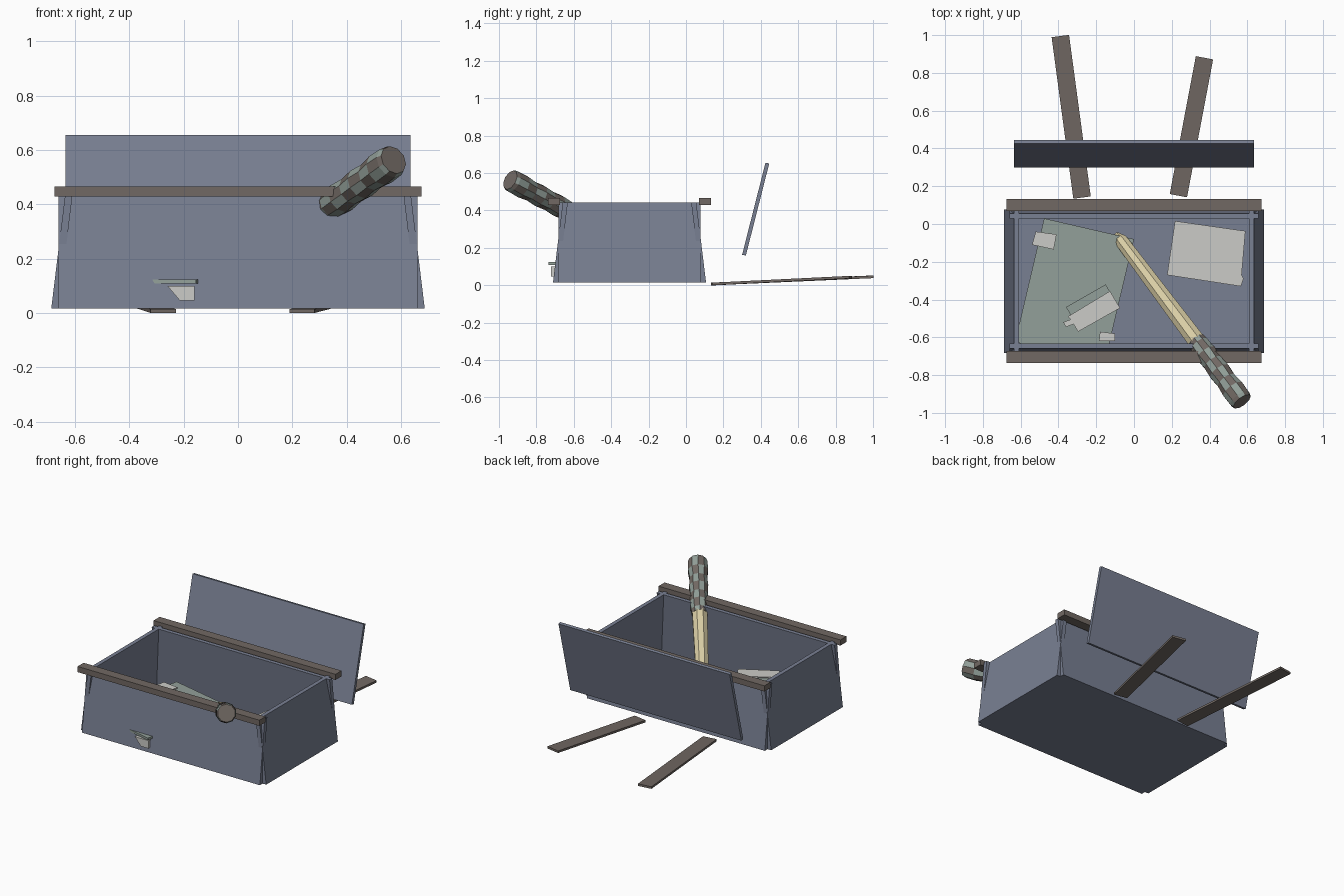
import bpy, bmesh
from math import sin, cos, pi
from mathutils import Vector

cube = bpy.data.objects.get("Cube")
if cube:
    bpy.data.objects.remove(cube, do_unlink=True)


def material(name, rgb):
    m = bpy.data.materials.new(name)
    m.use_nodes = True
    m.diffuse_color = (*rgb, 1)
    m.node_tree.nodes["Principled BSDF"].inputs["Base Color"].default_value = (*rgb, 1)
    return m


SLATE = material("slate blue", (0.19, 0.215, 0.29))
BROWN = material("dull brown", (0.165, 0.14, 0.125))
GREEN = material("sage green", (0.29, 0.35, 0.32))
PAPER = material("paper white", (0.60, 0.60, 0.57))
CREAM = material("pale wood", (0.70, 0.62, 0.38))


def finish(name, bm, mats):
    bmesh.ops.recalc_face_normals(bm, faces=bm.faces)
    mesh = bpy.data.meshes.new(name)
    bm.to_mesh(mesh)
    bm.free()
    for m in mats:
        mesh.materials.append(m)
    obj = bpy.data.objects.new(name, mesh)
    bpy.context.collection.objects.link(obj)
    return obj


def slab(name, outline, thickness, mat):
    """Flat outline extruded along a vector."""
    bm = bmesh.new()
    face = bm.faces.new([bm.verts.new(p) for p in outline])
    new = bmesh.ops.extrude_face_region(bm, geom=[face])["geom"]
    bmesh.ops.translate(bm, vec=thickness,
                        verts=[v for v in new if isinstance(v, bmesh.types.BMVert)])
    return finish(name, bm, [mat])


def sheet(name, corners, z, mat, thick=0.008):
    return slab(name, [(x, y, z) for x, y in corners], (0, 0, thick), mat)


def plank(name, a, b, width, thick, mat):
    """Board whose underside runs from a to b."""
    a, b = Vector(a), Vector(b)
    s = (b - a).cross(Vector((0, 0, 1))).normalized() * width / 2
    return slab(name, [a - s, a + s, b + s, b - s], (0, 0, thick), mat)


def lathe(name, start, end, profile, sides, mats, rule):
    """Faceted solid along an axis; profile holds (distance, radius)."""
    start, end = Vector(start), Vector(end)
    axis = (end - start).normalized()
    u = axis.cross(Vector((0, 0, 1))).normalized()
    w = u.cross(axis)
    bm = bmesh.new()
    rings = []
    for d, r in profile:
        rings.append([bm.verts.new(start + axis * d + r * (u * cos(t) + w * sin(t)))
                      for t in (2 * pi * (k + 0.5) / sides for k in range(sides))])
    for i in range(len(rings) - 1):
        for k in range(sides):
            n = (k + 1) % sides
            f = bm.faces.new((rings[i][k], rings[i][n], rings[i + 1][n], rings[i + 1][k]))
            f.material_index = rule(i, k)
    bm.faces.new(rings[0])
    bm.faces.new(rings[-1])
    return finish(name, bm, mats)


# Box: four inward-leaning boards that cross at the corners, and a floor
CY, LOW, TOP, LEAN, T = -0.302, 0.016, 0.442, 0.052, 0.027
for s, side in ((-1, "right"), (1, "left")):
    xb, xt = s * 0.687, s * (0.687 - LEAN)
    slab(side + "_wall", [(xb, CY - 0.38, LOW), (xb, CY + 0.38, LOW),
                          (xt, CY + 0.38, TOP), (xt, CY - 0.38, TOP)], (-s * T, 0, 0), SLATE)
for s, side in ((-1, "front"), (1, "back")):
    yb, yt = CY + s * 0.409, CY + s * (0.409 - LEAN)
    slab(side + "_wall", [(-0.66, yb, LOW), (0.66, yb, LOW),
                          (0.66, yt, TOP), (-0.66, yt, TOP)], (0, -s * T, 0), SLATE)
    # Rails along the long rims
    y = CY + s * 0.403
    plank(side + "_rail", (-0.675, y, 0.428), (0.675, y, 0.428), 0.064, 0.038, BROWN)
sheet("floor", [(-0.66, CY - 0.39), (0.66, CY - 0.39), (0.66, CY + 0.39), (-0.66, CY + 0.39)],
      LOW, SLATE, 0.02)

# Lid tipped back behind the box
slab("lid", [(-0.635, 0.30, 0.163), (0.635, 0.30, 0.163),
             (0.635, 0.425, 0.655), (-0.635, 0.425, 0.655)], (0, 0.02, -0.004), SLATE)

# Loose planks behind
plank("right_plank", (-0.275, 0.14, 0), (-0.39, 0.995, 0.038), 0.093, 0.014, BROWN)
plank("left_plank", (0.235, 0.15, 0), (0.373, 0.88, 0.036), 0.093, 0.014, BROWN)

# Large green cover whose corner pokes through the front wall
sheet("green_cover", [(-0.476, 0.03), (0, -0.08), (-0.155, -0.735), (-0.63, -0.625)],
      0.109, GREEN, 0.015)
slab("poking_page", [(-0.26, -0.722, 0.10), (-0.16, -0.722, 0.10), (-0.16, -0.722, 0.047),
                     (-0.215, -0.722, 0.047), (-0.23, -0.722, 0.065)], (0, 0.04, 0), PAPER)

# Paper scraps
sheet("scrap_back", [(-0.52, -0.04), (-0.41, -0.055), (-0.425, -0.135), (-0.54, -0.11)],
      0.128, PAPER)
sheet("scrap_front", [(-0.18, -0.57), (-0.10, -0.58), (-0.10, -0.62), (-0.185, -0.62)],
      0.128, PAPER)
sheet("small_cover", [(-0.36, -0.44), (-0.15, -0.32), (-0.09, -0.42), (-0.30, -0.54)],
      0.172, GREEN)
sheet("small_page", [(-0.35, -0.49), (-0.127, -0.355), (-0.074, -0.445), (-0.296, -0.57),
                     (-0.32, -0.53), (-0.36, -0.545), (-0.375, -0.52), (-0.335, -0.505)],
      0.19, PAPER)
sheet("large_page", [(0.217, 0.016), (0.59, -0.037), (0.57, -0.27), (0.58, -0.29),
                     (0.566, -0.33), (0.175, -0.27)], 0.118, PAPER)

# Tool leaning over the front rim: faceted blade and checkered grip
END, TIP = (0.572, -0.94, 0.563), (-0.10, -0.045, 0.08)
lathe("tool_blade", END, TIP, [(0.42, 0.05), (1.16, 0.038), (1.21, 0.012)], 8, [CREAM],
      lambda i, k: 0)
grip = [(0, 0.055), (0.02, 0.062), (0.085, 0.064), (0.15, 0.056), (0.215, 0.061),
        (0.28, 0.055), (0.345, 0.060), (0.41, 0.055), (0.44, 0.050)]
handle = lathe("tool_handle", END, TIP, grip, 10, [GREEN, BROWN],
               lambda i, k: (max(i, 1) + k) % 2)
for f in handle.data.polygons:
    if len(f.vertices) > 4:
        f.material_index = 1
